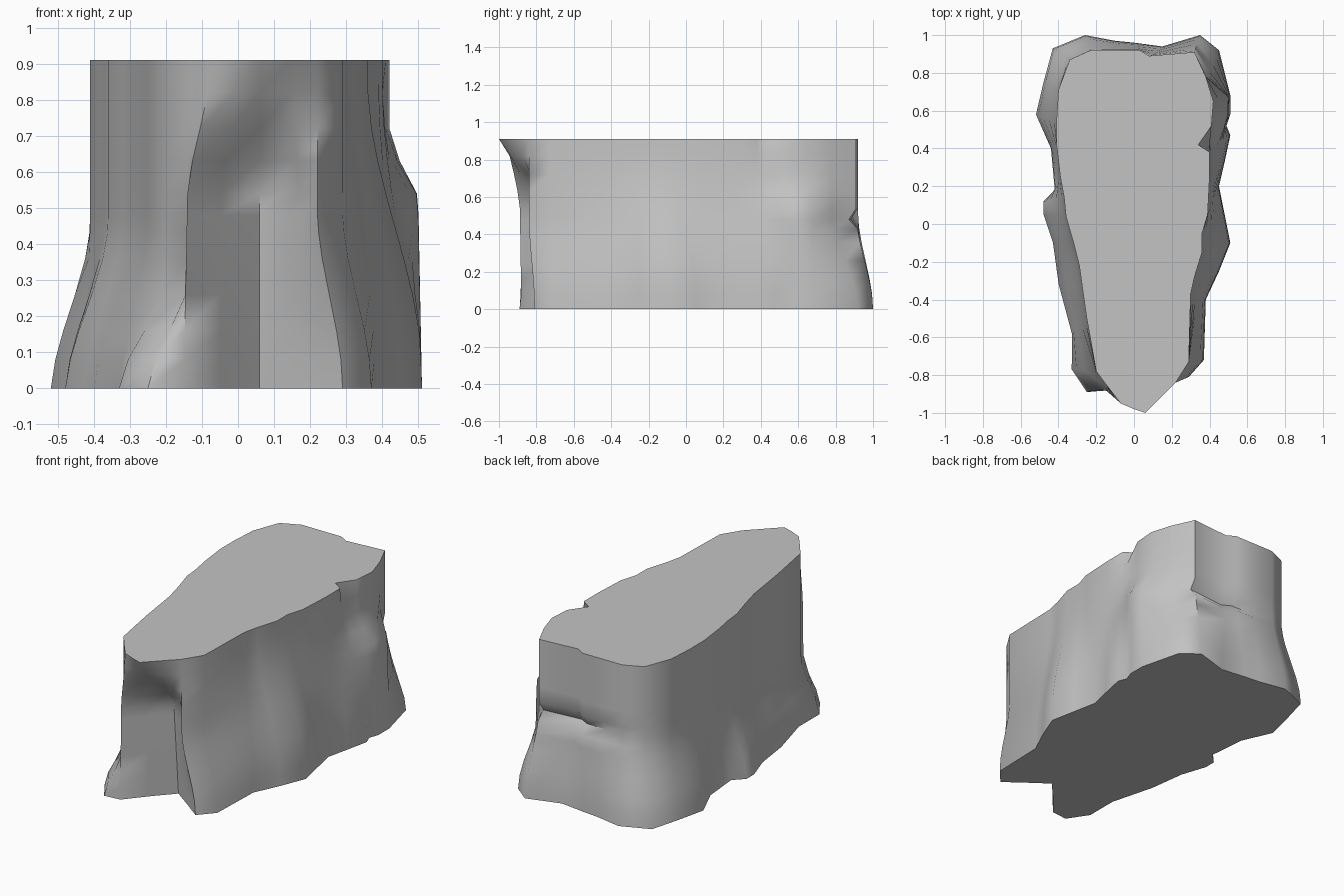
import bpy, bmesh, math
from mathutils import Vector

default_cube = bpy.data.objects.get("Cube")
if default_cube:
    bpy.data.objects.remove(default_cube, do_unlink=True)

CM = 0.01
HEIGHT = 0.91

# Outlines run counterclockwise from the overhanging front tip, in hundredths
foot_outline = [
    (6, -64), (17, -72), (29, -81), (37, -72), (38, -40), (45, -25), (51, -10),
    (48, 5), (45, 20), (48, 33), (51, 47), (49, 52), (51, 58), (51, 68), (45, 92),
    (35, 100), (15, 94), (0, 96), (-10, 97), (-26, 100), (-43, 93), (-48, 75),
    (-52, 58), (-44, 40), (-42, 18), (-48, 12), (-48, 5), (-43, -10), (-40, -32),
    (-33, -58), (-33, -77), (-25, -89), (-15, -88), (-5, -76)]
top_outline = [
    (6, -100), (15, -91), (22, -84), (29, -73), (30, -37), (32, -28), (36, -15),
    (36, -5), (39, 5), (40, 25), (40, 38), (40, 42), (41, 52), (42, 65), (38, 78),
    (32, 91), (8, 89), (3, 92), (-10, 92), (-23, 92), (-34, 87), (-40, 71),
    (-41, 55), (-41, 42), (-39, 25), (-37, 14), (-36, 4), (-32, -10), (-29, -22),
    (-25, -50), (-20, -78), (-14, -86), (-7, -95), (0, -98)]
ring_heights = [0, 0.08, 0.16, 0.26, 0.36, 0.43, 0.48, 0.54, 0.63, 0.72, 0.82, HEIGHT]


def smooth(value):
    value = max(0.0, min(1.0, value))
    return value * value * (3 - 2 * value)


def shoulder(foot):
    """Height and half-width of the band where the flared foot meets the wall."""
    x, y = foot
    if y > 0.9:
        return 0.26, 0.26            # sloping rear foot
    if y < -0.6 and -0.2 < x < 0.2:
        return 0.7, 0.25             # front hollow under the overhang
    if y < -0.6:
        return (0.25, 0.25) if x > 0 else (0.15, 0.16)
    if x > 0:
        return (0.6, 0.12) if y > 0.5 else (0.45, 0.4)
    return 0.22, 0.25


def wall_point(foot, top, z):
    height, half = shoulder(foot)
    blend = smooth((z - height + half) / (2 * half))
    point = foot.lerp(top, max(blend, 0.2 * z / HEIGHT))
    if z == HEIGHT:
        point = top.copy()
        # chipped notch in the rim
        if abs(foot.y - 0.52) < CM:
            point.x -= 0.06
    # undercut pocket across the rear wall
    if foot.y > 0.93 and foot.x > -0.2 and abs(z - 0.48) < CM:
        point.y -= 0.04
    return (point.x, point.y, z)


# Rock body: rings of wall faces between the two outlines, closed by flat caps
feet = [Vector(p) * CM for p in foot_outline]
tops = [Vector(p) * CM for p in top_outline]
bm = bmesh.new()
rings = [[bm.verts.new(wall_point(f, t, z)) for f, t in zip(feet, tops)]
         for z in ring_heights]
count = len(feet)
for lower, upper in zip(rings, rings[1:]):
    for i in range(count):
        j = (i + 1) % count
        bm.faces.new((lower[i], lower[j], upper[j], upper[i]))
bm.faces.new(rings[-1])
bm.faces.new(list(reversed(rings[0])))
bm.normal_update()

mesh = bpy.data.meshes.new("rock_body")
bm.to_mesh(mesh)
bm.free()
rock = bpy.data.objects.new("rock_body", mesh)
bpy.context.collection.objects.link(rock)

# Plain grey stone
stone = bpy.data.materials.new("grey_stone")
stone.use_nodes = True
grey = (0.55, 0.55, 0.55, 1)
stone.diffuse_color = grey
stone.node_tree.nodes["Principled BSDF"].inputs["Base Color"].default_value = grey
mesh.materials.append(stone)

bpy.context.view_layer.objects.active = rock
rock.select_set(True)
bpy.ops.object.shade_smooth_by_angle(angle=math.radians(60))
